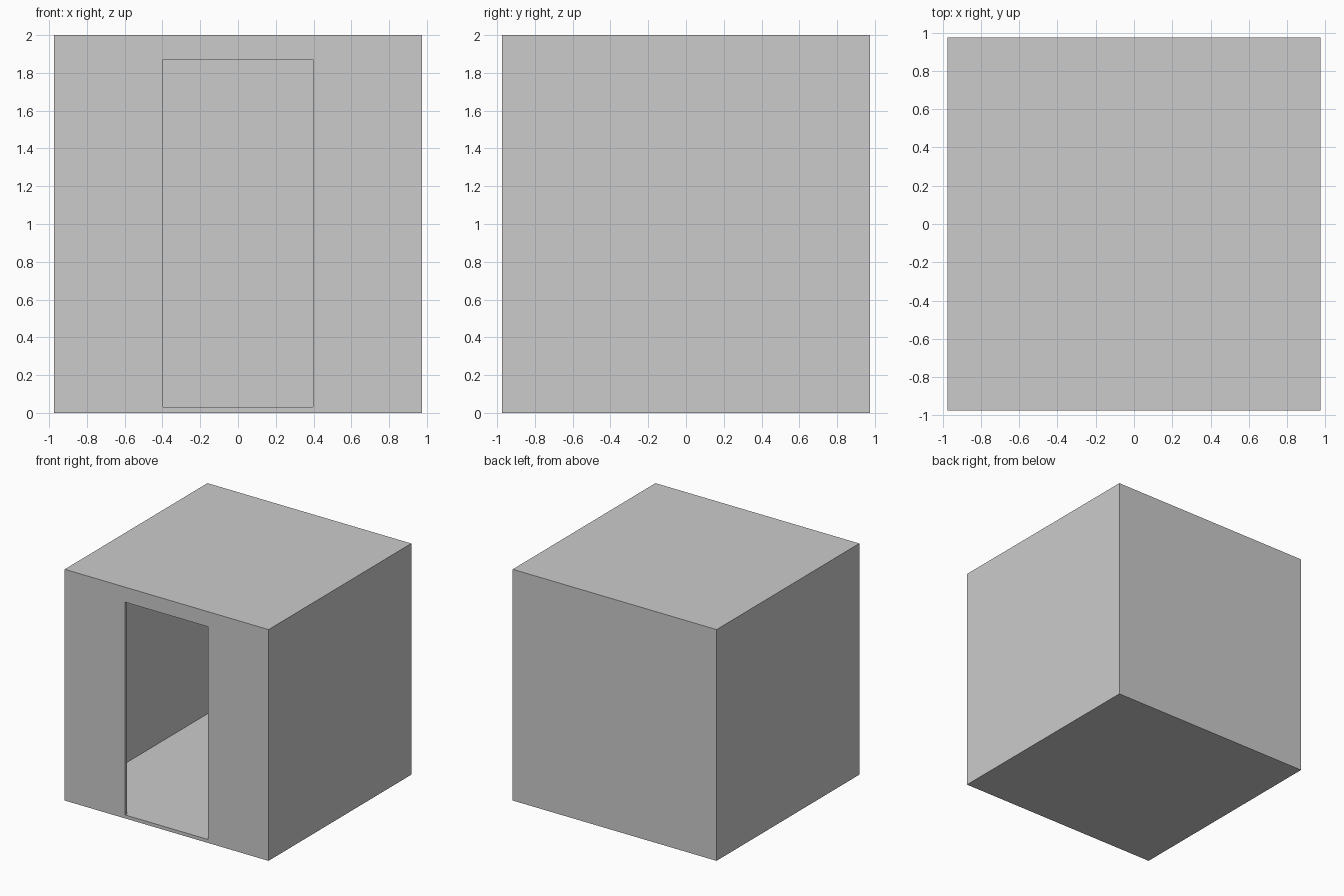
import bpy
from mathutils import Matrix
import math

if "Cube" in bpy.data.objects:
    bpy.data.objects.remove(bpy.data.objects["Cube"])

H = 0.975      # half width of the booth
T = 0.026      # panel thickness
Z0, Z1 = T, 2 - T
DOOR, DOOR_Z0, DOOR_Z1 = 0.397, 0.03, 1.87


def extrude_panel(name, outline, y0, y1):
    """Solid panel from an x-z outline, extruded along y."""
    n = len(outline)
    verts = [(x, y, z) for y in (y0, y1) for x, z in outline]
    faces = [tuple(range(n)), tuple(range(2 * n - 1, n - 1, -1))]
    faces += [(i, i + n, (i + 1) % n + n, (i + 1) % n) for i in range(n)]
    mesh = bpy.data.meshes.new(name)
    mesh.from_pydata(verts, [], faces)
    obj = bpy.data.objects.new(name, mesh)
    bpy.context.collection.objects.link(obj)
    return obj


def rect(x0, x1, z0, z1):
    return [(x0, z0), (x1, z0), (x1, z1), (x0, z1)]


# Floor and roof slabs
extrude_panel("floor", rect(-H, H, 0, T), -H, H)
extrude_panel("roof", rect(-H, H, Z1, 2), -H, H)

# Three plain walls, each overlapping the next corner in pinwheel fashion
for turn, name in ((1, "right_wall"), (2, "back_wall"), (3, "left_wall")):
    wall = extrude_panel(name, rect(-H + T, H, Z0, Z1), -H, -H + T)
    wall.data.transform(Matrix.Rotation(turn * math.pi / 2, 4, "Z"))

# Front wall with the doorway cut out
front = extrude_panel("front_wall", rect(-H + T, H, Z0, Z1), -H, -H + T)
cutter = extrude_panel("doorway_cutter", rect(-DOOR, DOOR, DOOR_Z0, DOOR_Z1),
                       -H - 0.1, -H + 0.1)
cutter.hide_render = True
cutter.hide_viewport = True
cut = front.modifiers.new("doorway", "BOOLEAN")
cut.operation = "DIFFERENCE"
cut.solver = "EXACT"
cut.object = cutter
